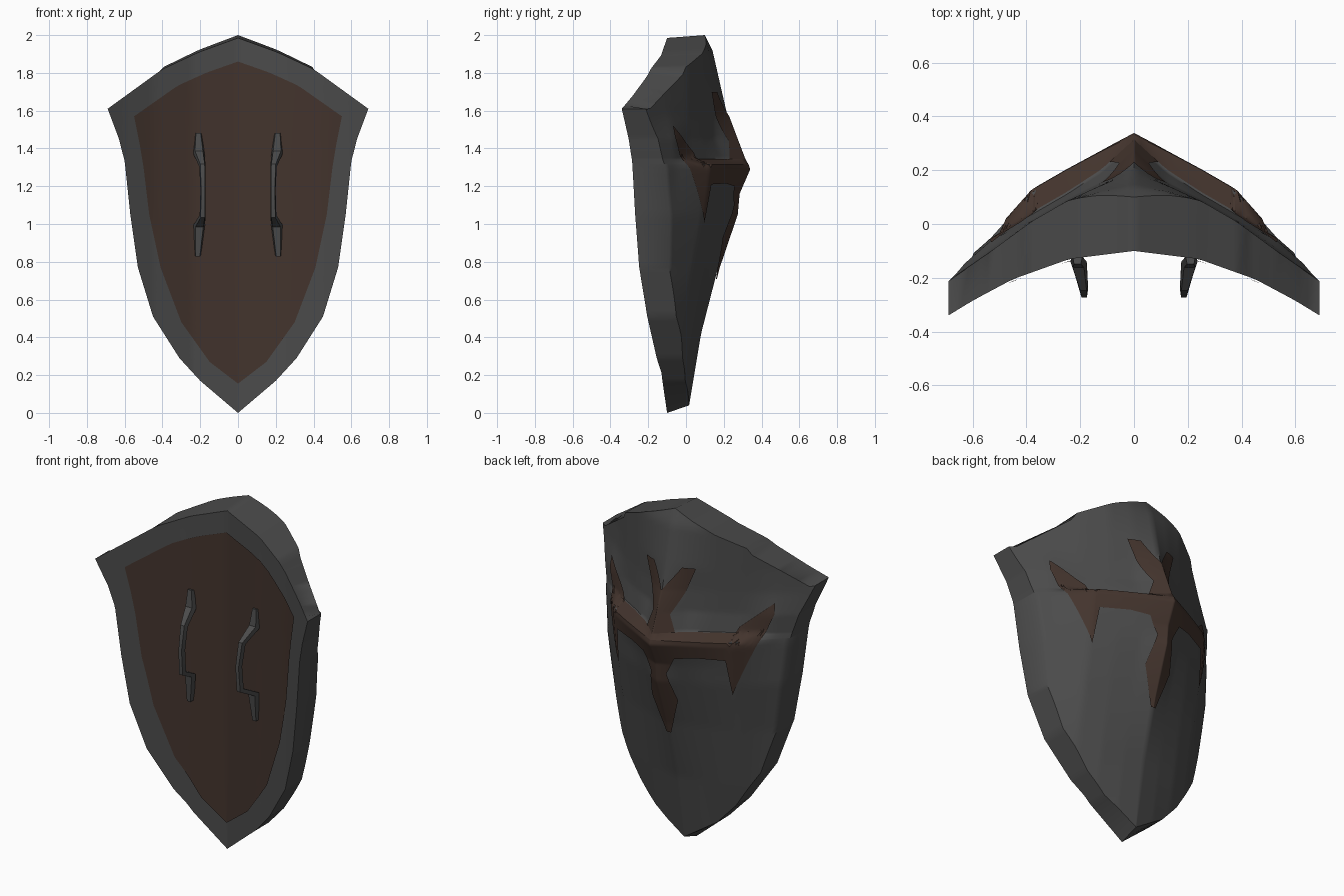
import bpy, bmesh, math
from mathutils import Vector

if "Cube" in bpy.data.objects:
    bpy.data.objects.remove(bpy.data.objects["Cube"])


def material(name, col):
    m = bpy.data.materials.new(name)
    m.diffuse_color = (*col, 1)
    m.use_nodes = True
    m.node_tree.nodes["Principled BSDF"].inputs["Base Color"].default_value = m.diffuse_color
    return m


STEEL = material("dark_grey_steel", (0.070, 0.070, 0.070))
BROWN = material("brown_leather", (0.056, 0.034, 0.026))


def interp(keys, v):
    """Piecewise linear lookup; keys = [(v, a, b...), ...] ascending."""
    v = min(max(v, keys[0][0]), keys[-1][0])
    for k0, k1 in zip(keys, keys[1:]):
        if v <= k1[0]:
            f = (v - k0[0]) / (k1[0] - k0[0])
            return [a + (b - a) * f for a, b in zip(k0[1:], k1[1:])]


# outer face depth: z, then y at each of the X columns (shelf above z 1.315)
X = (0, .12, .25, .38, .53, .69)
RELIEF = [
    (0.00, .01, -.01, -.05, -.10, -.15, -.20),
    (0.42, .08, .06, .03, -.02, -.11, -.22),
    (0.77, .17, .13, .09, .04, -.09, -.22),
    (1.05, .265, .20, .15, .09, -.05, -.20),
    (1.16, .275, .225, .165, .105, -.05, -.20),
    (1.29, .331, .265, .195, .12, -.05, -.19),
    (1.315, .322, .262, .193, .118, -.05, -.20),
    (1.345, .305, .195, .11, .035, -.06, -.20),
    (1.45, .265, .155, .09, .015, -.06, -.20),
    (1.57, .22, .145, .085, .01, -.09, -.21),
    (1.70, .19, .145, .085, .01, -.10, -.22),
    (1.92, .14, .12, .085, .01, -.10, -.22),
    (2.00, .10, .09, .07, .01, -.10, -.22)]


def outer_y(x, z):
    return interp(list(zip(X, interp(RELIEF, z))), abs(x))[0]


def inner_y(x, z=0):
    return interp([(0, -.10), (.24, -.13), (.45, -.205), (.6, -.285), (.69, -.34)], abs(x))[0]


def finish(bm, name, mat, facing=0, mirror=False, angle=35):
    bmesh.ops.remove_doubles(bm, verts=bm.verts, dist=0.0005)
    bmesh.ops.recalc_face_normals(bm, faces=bm.faces)
    if facing and sum(f.normal.y * f.calc_area() for f in bm.faces) * facing < 0:
        bmesh.ops.reverse_faces(bm, faces=bm.faces)
    me = bpy.data.meshes.new(name)
    bm.to_mesh(me)
    bm.free()
    me.materials.append(mat)
    ob = bpy.data.objects.new(name, me)
    bpy.context.collection.objects.link(ob)
    bpy.ops.object.select_all(action='DESELECT')
    ob.select_set(True)
    bpy.context.view_layer.objects.active = ob
    bpy.ops.object.shade_smooth_by_angle(angle=math.radians(angle))
    if mirror:
        mod = ob.modifiers.new("mirror", 'MIRROR')
        mod.merge_threshold = 0.0005
    return ob


def quad(bm, *vs):
    bm.faces.new(vs)


def shield_grid(bm, rows, depth, sub, n, step=False):
    """Rows of points; each row key = centre z, rim x, rim z."""
    grid = []
    count = (len(rows) - 1) * sub
    keys = [(i * sub, *r) for i, r in enumerate(rows)]
    for i in range(count + 1):
        zc, xr, zr = interp(keys, i)
        line = []
        for j in range(-n, n + 1):
            drop = interp([(0, 0), (.3, .2), (.58, .44), (1, 1)], abs(j) / n)[0]
            x, z = xr * j / n, zc + (zr - zc) * drop
            y = depth(x, z)
            if step and i == 0 and .41 < abs(x) < .68:
                z -= .025
            line.append(bm.verts.new((x, y, z)))
        grid.append(line)
    for a, b in zip(grid, grid[1:]):
        for j in range(2 * n):
            quad(bm, a[j], a[j + 1], b[j + 1], b[j])
    return grid


def border(g):
    return [r[0] for r in reversed(g)] + g[0][1:] + [r[-1] for r in g[1:]]


# shield body: inner face, outer face and the rim between them
SIDE = [(1.75, .63, 1.45), (1.5, .615, 1.39), (1.345, .603, 1.345), (1.315, .598, 1.315),
        (1.05, .57, 1.05), (.77, .53, .77), (.48, .45, .51), (.25, .31, .29), (.14, .20, .17)]
bm = bmesh.new()
inner = shield_grid(bm, [(1.985, .69, 1.61)] + SIDE + [(0, 0, 0)], inner_y, 9, 28)
outer = shield_grid(bm, [(2.0, .69, 1.61)] + SIDE + [(.04, 0, .04)], outer_y, 9, 28, True)
bi, bo = border(inner), border(outer)
for k in range(len(bi) - 1):
    quad(bm, bi[k], bi[k + 1], bo[k + 1], bo[k])
finish(bm, "shield_body", STEEL, angle=50)

# brown lining on the inner face
LINING = [(1.86, .55, 1.57), (1.65, .52, 1.42), (1.4, .50, 1.3), (1.05, .47, 1.05),
          (.77, .41, .77), (.45, .30, .48), (.25, .15, .27), (.155, 0, .155)]
bm = bmesh.new()
shield_grid(bm, LINING, lambda x, z: inner_y(x) - .007, 6, 16)
finish(bm, "inner_lining", BROWN, -1)

# flared cross on the outer face: each arm is a strip of (a, b) cross lines
ARMS = [
    [((.09, 1.70), (.16, 1.70)), ((0, 1.57), (.11, 1.56)),
     ((0, 1.44), (.055, 1.44)), ((0, 1.345), (.09, 1.345))],
    [((0, 1.345), (0, 1.315)), ((.36, 1.345), (.36, 1.315))],
    [((0, 1.315), (0, 1.18)), ((.10, 1.315), (.10, 1.20)), ((.20, 1.315), (.20, 1.215)),
     ((.36, 1.315), (.35, 1.21))],
    [((.36, 1.345), (.35, 1.21)), ((.375, 1.38), (.37, 1.0)), ((.53, 1.52), (.535, 1.46))],
    [((0, 1.20), (.10, 1.20)), ((0, 1.09), (.05, 1.10)),
     ((0, .91), (.085, .93)), ((0, .71), (.015, .71))]]
bm = bmesh.new()
S = 14
for arm in ARMS:
    for (a0, b0), (a1, b1) in zip(arm, arm[1:]):
        g = []
        for i in range(S + 1):
            a = Vector(a0).lerp(Vector(a1), i / S)
            b = Vector(b0).lerp(Vector(b1), i / S)
            pts = [a.lerp(b, j / S) for j in range(S + 1)]
            g.append([bm.verts.new((p.x, outer_y(p.x, p.y) + .009, p.y)) for p in pts])
        for r, s in zip(g, g[1:]):
            for j in range(S):
                quad(bm, r[j], r[j + 1], s[j + 1], s[j])
finish(bm, "cross_ornament", BROWN, 1, mirror=True)

# pair of bent grips: x, y, z, half width along a side path
GRIP = [(.21, -.135, 1.48, .018), (.207, -.15, 1.38, .03), (.188, -.235, 1.31, .017),
        (.185, -.26, 1.18, .014), (.187, -.25, 1.04, .016), (.205, -.155, .99, .03),
        (.213, -.14, .83, .016)]
bm = bmesh.new()
rings = []
for i, (x, y, z, w) in enumerate(GRIP):
    p0, p1 = GRIP[max(i - 1, 0)], GRIP[min(i + 1, len(GRIP) - 1)]
    t = Vector((0, p1[1] - p0[1], p1[2] - p0[2])).normalized()
    nrm = Vector((0, t.z, -t.y)) * .014
    c, side = Vector((x, y, z)), Vector((w, 0, 0))
    rings.append([bm.verts.new(c + side * a + nrm * b)
                  for a, b in ((-1, -1), (1, -1), (.7, 1), (-.7, 1))])
for r, s in zip(rings, rings[1:]):
    for k in range(4):
        quad(bm, r[k], r[(k + 1) % 4], s[(k + 1) % 4], s[k])
quad(bm, *rings[0])
quad(bm, *rings[-1])
finish(bm, "grips", STEEL, mirror=True)
